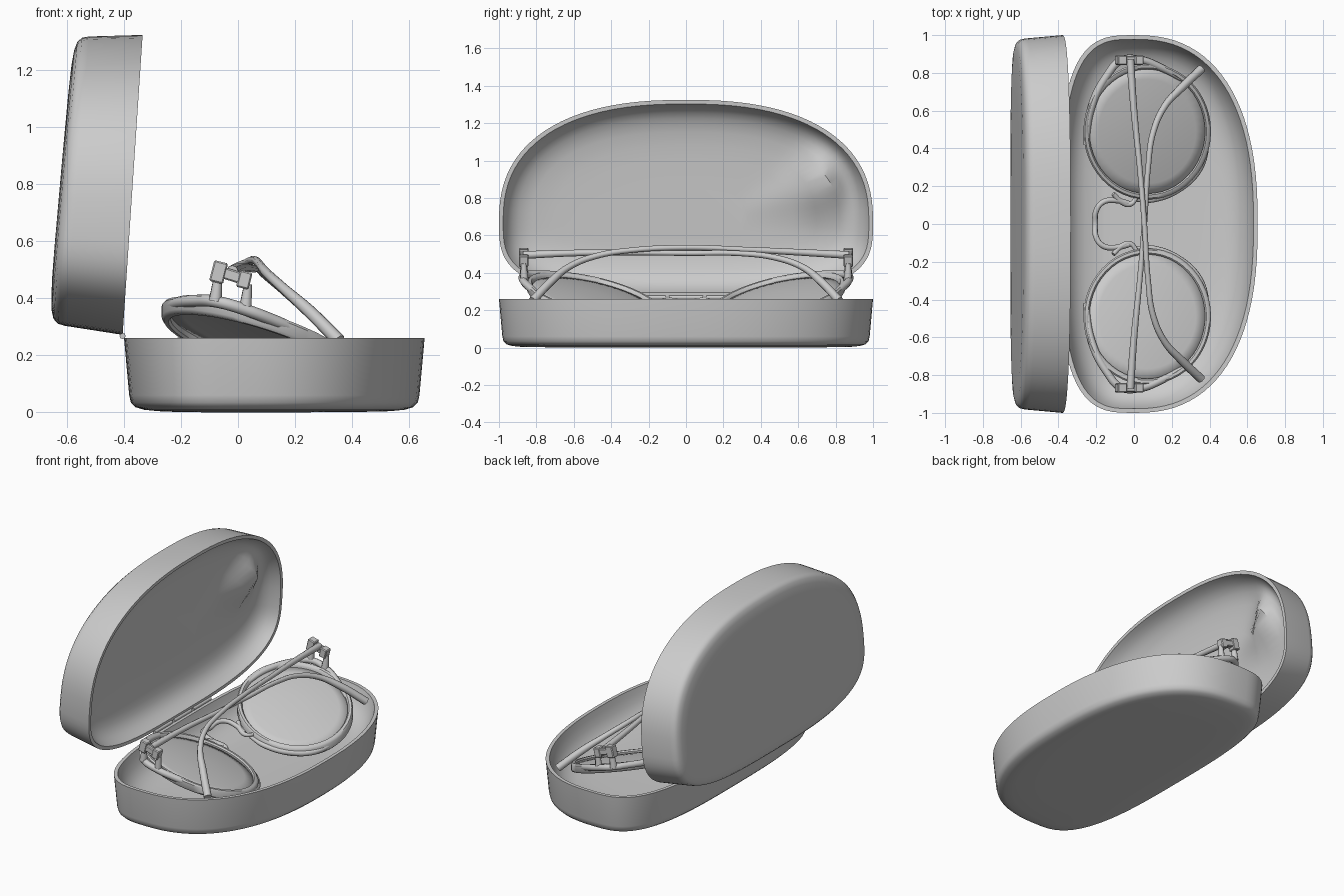
import bpy, bmesh, math
from mathutils import Vector

cube = bpy.data.objects.get("Cube")
if cube:
    bpy.data.objects.remove(cube, do_unlink=True)

grey = bpy.data.materials.new("light grey")
grey.use_nodes = True
grey.diffuse_color = (0.6, 0.6, 0.6, 1)
grey.node_tree.nodes["Principled BSDF"].inputs["Base Color"].default_value = (0.6, 0.6, 0.6, 1)


def activate(obj):
    bpy.ops.object.select_all(action='DESELECT')
    obj.select_set(True)
    bpy.context.view_layer.objects.active = obj


def finish(name, bm, angle=40):
    bmesh.ops.recalc_face_normals(bm, faces=bm.faces)
    mesh = bpy.data.meshes.new(name)
    bm.to_mesh(mesh)
    bm.free()
    mesh.materials.append(grey)
    obj = bpy.data.objects.new(name, mesh)
    bpy.context.collection.objects.link(obj)
    activate(obj)
    bpy.ops.object.shade_smooth_by_angle(angle=math.radians(angle))
    return obj


def skin(bm, rings):
    """Join successive closed rings of vertices with quads."""
    for a, b in zip(rings, rings[1:]):
        n = len(a)
        for i in range(n):
            j = (i + 1) % n
            bm.faces.new((a[i], a[j], b[j], b[i]))


# ---- Case shells: one oval outline swept through a wall profile ----
SEGMENTS = 96


def power(v, p):
    return math.copysign(abs(v) ** p, v)


def outline(inset, scale):
    for i in range(SEGMENTS):
        t = 2 * math.pi * i / SEGMENTS
        c, s = math.cos(t), math.sin(t)
        # fuller curve on the hinge side than on the opening side
        reach, p = (0.655, 2.42) if c > 0 else (0.40, 3.2)
        yield ((reach - inset) * power(c, 2 / p) * scale,
               (1 - inset) * power(s, 2 / p) * scale)


# inset, scale, height: outside base up to the rim
OUTSIDE = [(0.14, 0.4, 0), (0.14, 0.8, 0.001), (0.12, 1, 0.004), (0.07, 1, 0.009),
           (0.04, 1, 0.018), (0.024, 1, 0.034), (0.018, 1, 0.06), (0, 1, 0.26)]
# inset, scale, share of the inside depth: rim down to the floor
INSIDE = [(0.022, 1, 0), (0.032, 1, 0.18), (0.05, 1, 0.42), (0.075, 1, 0.62),
          (0.105, 1, 0.76), (0.14, 1, 0.86), (0.18, 1, 0.93), (0.18, 0.85, 0.98),
          (0.18, 0.7, 1), (0.18, 0.4, 1)]


def shell(name, place, floor, lining):
    bm = bmesh.new()
    rings = [[bm.verts.new(place(x, y, z)) for x, y in outline(inset, scale)]
             for inset, scale, z in OUTSIDE]
    for inset, scale, share in INSIDE:
        z = 0.26 - share * (0.26 - floor)
        rings.append([bm.verts.new(place(x, y, z + share * lining(x, y)))
                      for x, y in outline(inset, scale)])
    skin(bm, rings)
    bm.faces.new(rings[0])
    bm.faces.new(rings[-1])
    return finish(name, bm)


HINGE = Vector((-0.405, 0, 0.272))
UP = Vector((0.07, 0, 1.05)).normalized()
BACK = Vector((-UP.z, 0, UP.x))


def open_lid(x, y, z):
    # the back of the lid slopes in slightly towards its free edge
    depth = (0.26 - z) * (1.02 - 0.08 * (x + 0.4))
    return HINGE + UP * (x + 0.4) + BACK * depth + Vector((0, y, 0))


def puckered_lining(x, y):
    return 0.13 * math.exp(-((y - 0.72) / 0.11) ** 2 - ((x - 0.2) / 0.17) ** 2)


shell("case_tray", lambda x, y, z: Vector((x, y, z)), 0.075, lambda x, y: 0)
shell("case_lid", open_lid, 0.12, puckered_lining)


# ---- Tubes for the hinge and the spectacles ----
def tube(name, points, radius, widths=None, smooth=True):
    curve = bpy.data.curves.new(name, 'CURVE')
    curve.dimensions = '3D'
    curve.bevel_depth = radius
    curve.bevel_resolution = 2
    curve.use_fill_caps = True
    curve.resolution_u = 8
    spline = curve.splines.new('BEZIER' if smooth else 'POLY')
    pts = spline.bezier_points if smooth else spline.points
    pts.add(len(points) - 1)
    for i, (p, co) in enumerate(zip(pts, points)):
        if smooth:
            p.co = co
            p.handle_left_type = p.handle_right_type = 'AUTO'
        else:
            p.co = (*co, 1)
        p.radius = widths[i] if widths else 1
    curve.materials.append(grey)
    obj = bpy.data.objects.new(name, curve)
    bpy.context.collection.objects.link(obj)
    activate(obj)
    bpy.ops.object.convert(target='MESH')
    bpy.ops.object.shade_smooth_by_angle(angle=math.radians(50))
    return obj


for i, y in enumerate((-0.2, 0, 0.2)):
    tube(f"case_hinge_{i + 1}", [(-0.405, y - 0.09, 0.268), (-0.405, y + 0.09, 0.268)],
         0.011, smooth=False)


def front_height(x, y):
    """Sloping, slightly wrapped surface the spectacle front lies on."""
    return 0.265 - 0.3 * (x - 0.07) + 0.22 * (abs(y) - 0.5)


def on_front(x, y, lift=0):
    return (x, y, front_height(x, y) + lift)


def box(name, centre, size, tilt):
    bm = bmesh.new()
    bmesh.ops.create_cube(bm, size=1)
    bmesh.ops.scale(bm, vec=size, verts=bm.verts)
    bmesh.ops.bevel(bm, geom=bm.edges[:], offset=0.005, segments=1, affect='EDGES')
    obj = finish(name, bm, 20)
    obj.location = centre
    obj.rotation_euler.y = tilt
    return obj


# rim cross-section: outward offset, lift
RIM_SECTION = [(0.016, 0.008), (0.008, 0.018), (-0.008, 0.018), (-0.016, 0.008),
               (-0.016, -0.03), (-0.008, -0.04), (0.008, -0.04), (0.016, -0.03)]

for side, word in ((1, "back"), (-1, "front")):

    def oval(k=1, grow=0, lift=0):
        for i in range(48):
            t = 2 * math.pi * i / 48
            yield on_front(0.07 + (0.322 * k + grow) * math.cos(t),
                           (0.49 + (0.345 * k + grow) * math.sin(t)) * side, lift)

    # deep rim
    bm = bmesh.new()
    rings = [[bm.verts.new(p) for p in oval(1, grow, lift)] for grow, lift in RIM_SECTION]
    skin(bm, rings + rings[:1])
    finish(f"{word}_rim", bm)

    # domed lens
    bm = bmesh.new()
    rings = [[bm.verts.new(p) for p in oval(k, 0, 0.025 * (1 - k * k) - 0.005)]
             for k in (1, 0.8, 0.6, 0.4, 0.2)]
    skin(bm, rings)
    bm.faces.new(rings[-1])
    lens = finish(f"{word}_lens", bm)
    thick = lens.modifiers.new("thickness", 'SOLIDIFY')
    thick.thickness = 0.008

    # brow that widens the rim out to the hinge
    brow = [(-0.255, 0.42), (-0.225, 0.62), (-0.14, 0.79), (-0.07, 0.865),
            (0.03, 0.87), (0.14, 0.83), (0.25, 0.77)]
    tube(f"{word}_brow", [on_front(x, y * side) for x, y in brow], 0.021,
         [0.7, 1, 1, 1, 1, 1, 0.7])

    # deeper lower edge of the rim beside the nose
    edge = [(0.0, 0.13), (0.1, 0.13), (0.25, 0.195), (0.35, 0.3), (0.4, 0.48)]
    tube(f"{word}_nose_edge", [on_front(x, y * side, -0.018) for x, y in edge], 0.018,
         [0.6, 0.9, 1.1, 1, 0.5])

    # two posts and hinge blocks carrying the folded arm
    for n, (x, top) in enumerate(((-0.08, 0.48), (0.025, 0.45))):
        tube(f"{word}_hinge_post_{n + 1}",
             [on_front(x, 0.865 * side), (x + 0.01, 0.868 * side, top)], 0.016,
             [1.5, 0.9], smooth=False)
    box(f"{word}_hinge_block", (-0.068, 0.868 * side, 0.492), (0.05, 0.05, 0.075), 0.25)
    box(f"{word}_hinge_knuckle", (0.022, 0.868 * side, 0.465), (0.045, 0.05, 0.06), 0.25)
    box(f"{word}_hinge_pin", (-0.02, 0.87 * side, 0.48), (0.1, 0.04, 0.04), 0.3)

    # nose pad
    pad = [(0.02, 0.15), (-0.02, 0.105), (-0.07, 0.12), (-0.11, 0.16)]
    tube(f"{word}_nose_pad", [on_front(x, y * side) for x, y in pad], 0.016,
         [0.6, 0.9, 1, 0.8])

    # folded arm, bending down to a broad tip
    drop = 0 if side > 0 else 0.03
    arm = [(-0.02, 0.87, 0.495), (0.0, 0.6, 0.51), (0.03, 0.3, 0.525), (0.055, 0, 0.535),
           (0.075, -0.3, 0.52), (0.1, -0.48, 0.49), (0.16, -0.62, 0.435),
           (0.25, -0.72, 0.355), (0.355, -0.82, 0.25)]
    tube(f"{word}_arm",
         [(x, y * side, z - drop * max(0, 1 - abs(y) / 0.7)) for x, y, z in arm], 0.016,
         [1.3, 1.1, 0.9, 0.9, 0.9, 1, 1.1, 1.4, 1.5])

# bridge arching between the lenses
half = [(-0.03, 0.11), (-0.1, 0.125), (-0.165, 0.115), (-0.2, 0.07)]
path = half + [(-0.205, 0)] + [(x, -y) for x, y in reversed(half)]
tube("bridge", [on_front(x, y) for x, y in path], 0.015)
